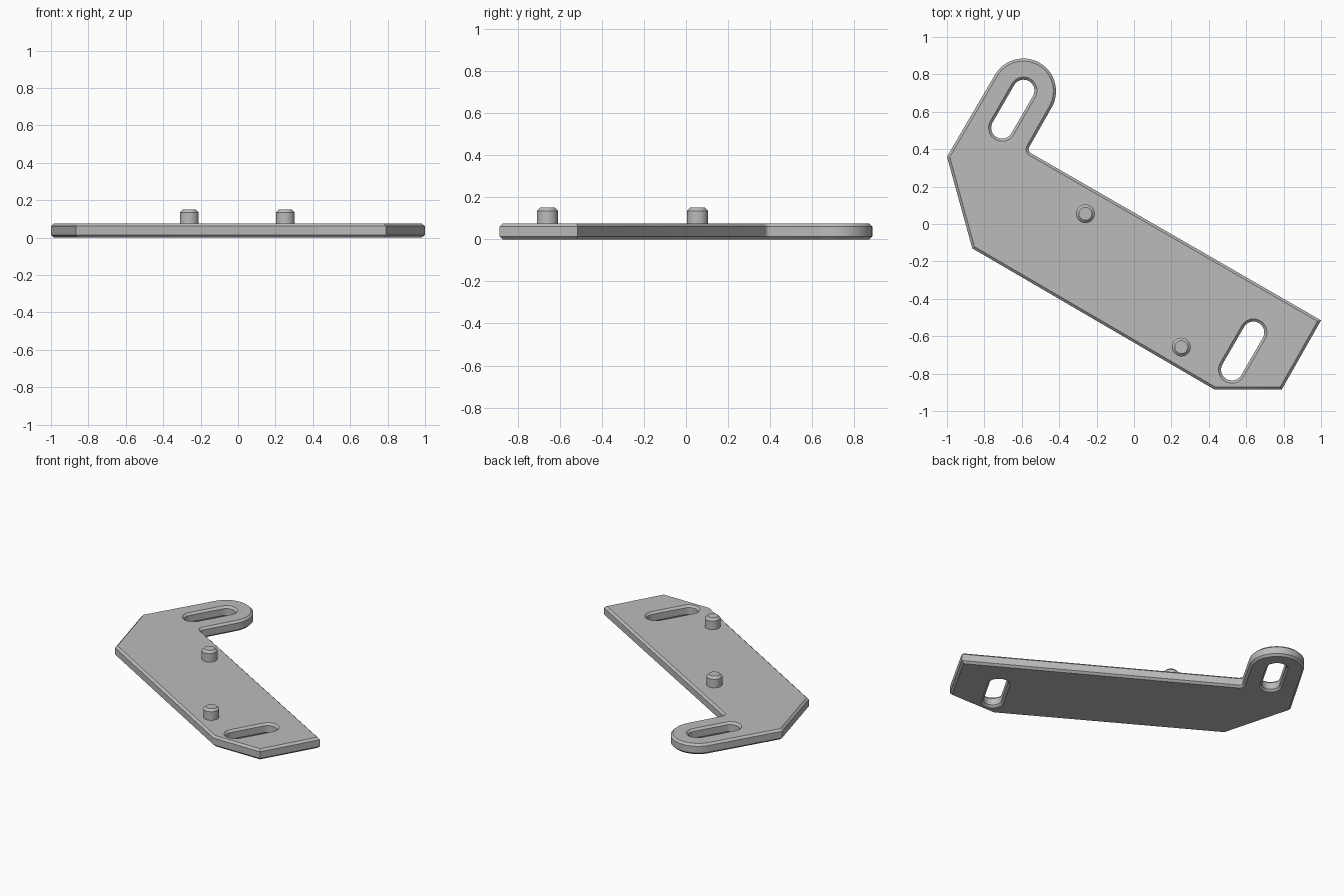
import bpy
import bmesh
from math import cos, sin, radians
from mathutils import Vector

if "Cube" in bpy.data.objects:
    bpy.data.objects.remove(bpy.data.objects["Cube"])

THICK = 0.075
CHAMFER = 0.014
LEG_ANGLE = 60

grey = bpy.data.materials.new("plain_grey")
grey.use_nodes = True
grey.diffuse_color = (0.5, 0.5, 0.5, 1)
grey.node_tree.nodes["Principled BSDF"].inputs["Base Color"].default_value = grey.diffuse_color


def arc(centre, radius, start, end, steps):
    """Points on an arc, angles in degrees."""
    angles = [radians(start + (end - start) * i / steps) for i in range(steps + 1)]
    return [Vector((centre[0] + radius * cos(a), centre[1] + radius * sin(a))) for a in angles]


def inset(points, amount):
    """Mitred inward offset of a counter-clockwise outline."""
    result = []
    for i, p in enumerate(points):
        before = (p - points[i - 1]).normalized()
        after = (points[(i + 1) % len(points)] - p).normalized()
        n1 = Vector((-before.y, before.x))
        n2 = Vector((-after.y, after.x))
        result.append(p + (n1 + n2) * amount / (1 + n1.dot(n2)))
    return result


def loft(name, outline, levels):
    """Solid through copies of the outline at (height, inset) levels."""
    bm = bmesh.new()
    rings = [[bm.verts.new((p.x, p.y, z)) for p in inset(outline, d)] for z, d in levels]
    count = len(outline)
    for low, high in zip(rings, rings[1:]):
        for i in range(count):
            j = (i + 1) % count
            bm.faces.new((low[i], low[j], high[j], high[i]))
    bm.faces.new(rings[0][::-1])
    bm.faces.new(rings[-1])
    mesh = bpy.data.meshes.new(name)
    bm.to_mesh(mesh)
    bm.free()
    obj = bpy.data.objects.new(name, mesh)
    bpy.context.collection.objects.link(obj)
    mesh.materials.append(grey)
    return obj


def activate(obj):
    bpy.ops.object.select_all(action='DESELECT')
    obj.select_set(True)
    bpy.context.view_layer.objects.active = obj


# Plate outline, counter-clockwise: straight edges, inner fillet, rounded leg
corners = [(-1, 0.36), (-0.865, -0.13), (0.43, -0.885), (0.79, -0.885), (1, -0.515)]
outline = [Vector(c) for c in corners]
outline += arc((-0.538, 0.4), 0.025, 240, 150, 8)
outline += arc((-0.592, 0.71), 0.175, -30, 150, 32)
plate = loft("bracket_plate", outline,
             [(0, CHAMFER), (CHAMFER, 0), (THICK - CHAMFER, 0), (THICK, CHAMFER)])

# Slots with chamfered rims, cut through the plate
over = 0.01
flare = CHAMFER + over
for centre in [(-0.648, 0.614), (0.581, -0.679)]:
    half = Vector((cos(radians(LEG_ANGLE)), sin(radians(LEG_ANGLE)))) * 0.115
    mid = Vector(centre)
    slot = arc(mid + half, 0.058, -30, 150, 16) + arc(mid - half, 0.058, 150, 330, 16)
    cutter = loft("slot_cutter", slot,
                  [(-over, -flare), (CHAMFER, 0), (THICK - CHAMFER, 0), (THICK + over, -flare)])
    cutter.hide_render = True
    cut = plate.modifiers.new("slot", 'BOOLEAN')
    cut.operation = 'DIFFERENCE'
    cut.solver = 'EXACT'
    cut.object = cutter
    activate(plate)
    bpy.ops.object.modifier_apply(modifier=cut.name)
    bpy.data.objects.remove(cutter)

# Locating pegs with chamfered tops
pegs = []
for name, centre in [("rear_peg", (-0.26, 0.055)), ("front_peg", (0.253, -0.658))]:
    ring = arc(centre, 0.05, 0, 360, 32)[:-1]
    pegs.append(loft(name, ring, [(THICK - 0.005, 0), (0.135, 0), (0.15, 0.015)]))

for obj in [plate] + pegs:
    activate(obj)
    bpy.ops.object.shade_smooth_by_angle(angle=radians(30))
